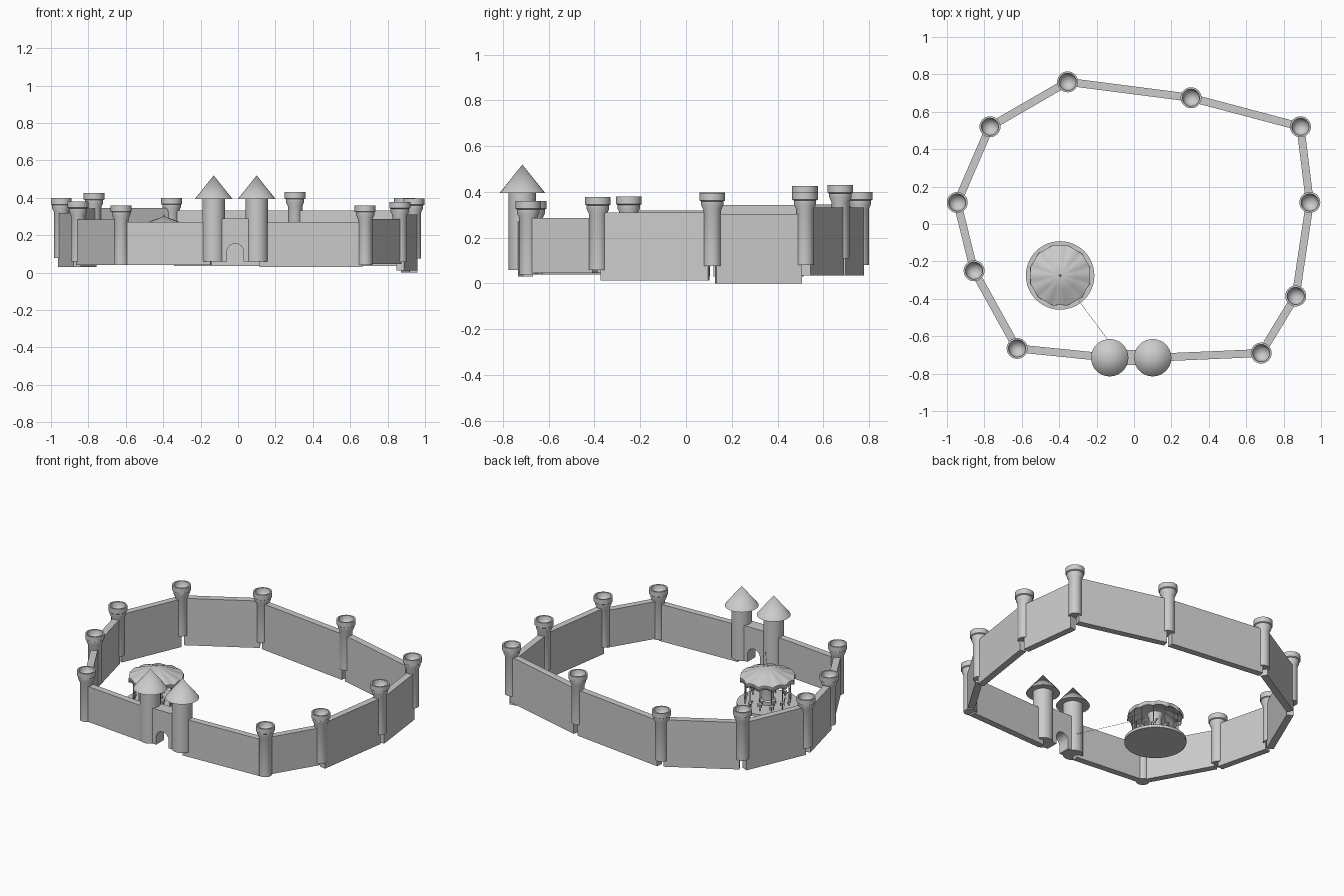
import bpy, bmesh, math
from mathutils import Vector

cube = bpy.data.objects.get("Cube")
if cube:
    bpy.data.objects.remove(cube, do_unlink=True)


def finish(bm, name, smooth=True):
    bmesh.ops.recalc_face_normals(bm, faces=bm.faces)
    mesh = bpy.data.meshes.new(name)
    bm.to_mesh(mesh)
    bm.free()
    obj = bpy.data.objects.new(name, mesh)
    bpy.context.collection.objects.link(obj)
    if smooth:
        bpy.ops.object.select_all(action='DESELECT')
        obj.select_set(True)
        bpy.context.view_layer.objects.active = obj
        bpy.ops.object.shade_smooth_by_angle(angle=math.radians(35))
    return obj


def lathe(name, profile, location, sides=32):
    """Spin a radius/height profile about the vertical axis."""
    bm = bmesh.new()
    verts = [bm.verts.new((r, 0, z)) for r, z in profile]
    edges = [bm.edges.new(pair) for pair in zip(verts, verts[1:])]
    bmesh.ops.spin(bm, geom=verts + edges, axis=(0, 0, 1), cent=(0, 0, 0),
                   angle=math.tau, steps=sides, use_duplicate=False)
    bmesh.ops.remove_doubles(bm, verts=bm.verts, dist=1e-5)
    obj = finish(bm, name)
    obj.location = location
    return obj


def rod(name, start, end, radius, sides=8):
    """Straight cylinder between two points."""
    start, end = Vector(start), Vector(end)
    axis = end - start
    obj = lathe(name, [(0, 0), (radius, 0), (radius, axis.length), (0, axis.length)],
                start, sides)
    obj.rotation_euler = axis.to_track_quat('Z', 'Y').to_euler()
    return obj


def extrude(name, outline, depth):
    """Extrude an x/z outline along y, centred on y = 0."""
    bm = bmesh.new()
    face = bm.faces.new([bm.verts.new((x, -depth / 2, z)) for x, z in outline])
    moved = bmesh.ops.extrude_face_region(bm, geom=[face])["geom"]
    bmesh.ops.translate(bm, vec=(0, depth, 0),
                        verts=[v for v in moved if isinstance(v, bmesh.types.BMVert)])
    return finish(bm, name, False)


# Wall towers, clockwise from the gate: x, y, top height
TOWERS = [(-.625, -.665, .36), (-.855, -.25, .38), (-.945, .115, .398),
          (-.77, .52, .425), (-.355, .76, .40), (.305, .675, .43),
          (.89, .52, .40), (.94, .115, .396), (.865, -.385, .378), (.68, -.69, .36)]
TOWER_HEIGHT = .32
TOWER_PROFILE = [(0, 0), (.039, 0), (.039, .245), (.049, .268), (.049, .283), (.056, .287),
                 (.056, .32), (.046, .32), (.043, .30), (.034, .284), (.018, .274), (0, .27)]
for i, (x, y, top) in enumerate(TOWERS):
    lathe(f"wall_tower_{i + 1}", TOWER_PROFILE, (x, y, top - TOWER_HEIGHT))

# Gate towers with conical roofs
GATE_X, GATE_Y = (-.13, .10), -.715
for side, x in zip(("right", "left"), GATE_X):
    lathe(f"gate_tower_{side}", [(0, 0), (.06, 0), (.06, .34), (0, .34)], (x, GATE_Y, .06))
    lathe(f"gate_roof_{side}", [(0, 0), (.1, 0), (0, .125)], (x, GATE_Y, .395))

# Curtain walls between neighbouring towers: bottom and top of each
SPANS = [(.04, .27), (.04, .285), (.03, .32), (.03, .342), (.04, .345), (.035, .333),
         (.035, .333), (0, .303), (.012, .31), (.045, .287), (.03, .27)]
stops = ([Vector((GATE_X[0], GATE_Y))] + [Vector(t[:2]) for t in TOWERS]
         + [Vector((GATE_X[1], GATE_Y))])
for i, (a, b, (low, high)) in enumerate(zip(stops, stops[1:], SPANS)):
    run = b - a
    half = run.length / 2 - .015
    wall = extrude(f"curtain_wall_{i + 1}",
                   [(-half, low), (half, low), (half, high), (-half, high)], .042)
    wall.location = (*((a + b) / 2), 0)
    wall.rotation_euler.z = math.atan2(run.y, run.x)

# Gatehouse block with an arched passage
ARCH, SPRING, FOOT, TOP = .045, .11, .06, .29
arch = [(ARCH * math.cos(math.pi * k / 16), SPRING + ARCH * math.sin(math.pi * k / 16))
        for k in range(17)]
gate = extrude("gatehouse", [(-.09, FOOT), (-.09, TOP), (.09, TOP), (.09, FOOT), (ARCH, FOOT)]
               + arch + [(-ARCH, FOOT)], .08)
gate.location = (sum(GATE_X) / 2, GATE_Y, 0)

# Carousel platform and centre column
CX, CY, DECK = -.395, -.275, .066
lathe("carousel_platform", [(0, 0), (.183, 0), (.183, .018), (0, .018)],
      (CX, CY, DECK - .018), 48)
lathe("carousel_column", [(0, 0), (.05, 0), (.05, .02), (.038, .026), (.038, .14),
                          (.05, .17), (0, .17)], (CX, CY, DECK), 24)
lathe("carousel_finial", [(0, 0), (.006, 0), (.006, .01), (0, .02)], (CX, CY, .293), 12)

# Carousel canopy: fluted cone with a scalloped valance
SEGMENTS, STEPS = 12, 6
bm = bmesh.new()
count = SEGMENTS * STEPS
rings = []
for radius, height, wave in ((.08, .27, .003), (.165, .233, .01), (.167, .205, .014)):
    ring = []
    for k in range(count):
        angle = math.tau * k / count
        lift = wave * abs(math.cos(SEGMENTS * angle / 2))
        r = radius - lift * .6
        ring.append(bm.verts.new((r * math.cos(angle), r * math.sin(angle), height + lift)))
    rings.append(ring)
peak = bm.verts.new((0, 0, .302))
for k in range(count):
    n = (k + 1) % count
    bm.faces.new((peak, rings[0][k], rings[0][n]))
    for upper, lower in zip(rings, rings[1:]):
        bm.faces.new((upper[k], lower[k], lower[n], upper[n]))
canopy = finish(bm, "carousel_canopy")
canopy.location = (CX, CY, 0)
canopy.modifiers.new("Thickness", 'SOLIDIFY').thickness = .003


# Carousel mounts on poles
def add_mount(index, angle, radius, lift):
    bm = bmesh.new()
    parts = [((0, 0, 0), (.017, .007, .008)), ((.016, 0, .012), (.005, .004, .011)),
             ((.022, 0, .02), (.008, .004, .004))]
    parts += [((x, y, -.012), (.002, .002, .012)) for x in (-.011, .011) for y in (-.004, .004)]
    for centre, size in parts:
        made = bmesh.ops.create_icosphere(bm, subdivisions=2, radius=1)["verts"]
        bmesh.ops.scale(bm, vec=size, verts=made)
        bmesh.ops.translate(bm, vec=centre, verts=made)
    x, y = CX + radius * math.cos(angle), CY + radius * math.sin(angle)
    mount = finish(bm, f"carousel_mount_{index}")
    mount.location = (x, y, DECK + lift)
    mount.rotation_euler.z = angle + math.pi / 2
    rod(f"carousel_pole_{index}", (x, y, DECK), (x, y, .235), .003)


for i in range(SEGMENTS):
    add_mount(i + 1, math.tau * (i + .5) / SEGMENTS, .135, .045 if i % 2 else .033)

# Thin cable from the carousel to the gate
rod("cable", (CX, CY, .23), (-.11, -.66, .17), .001, 6)
